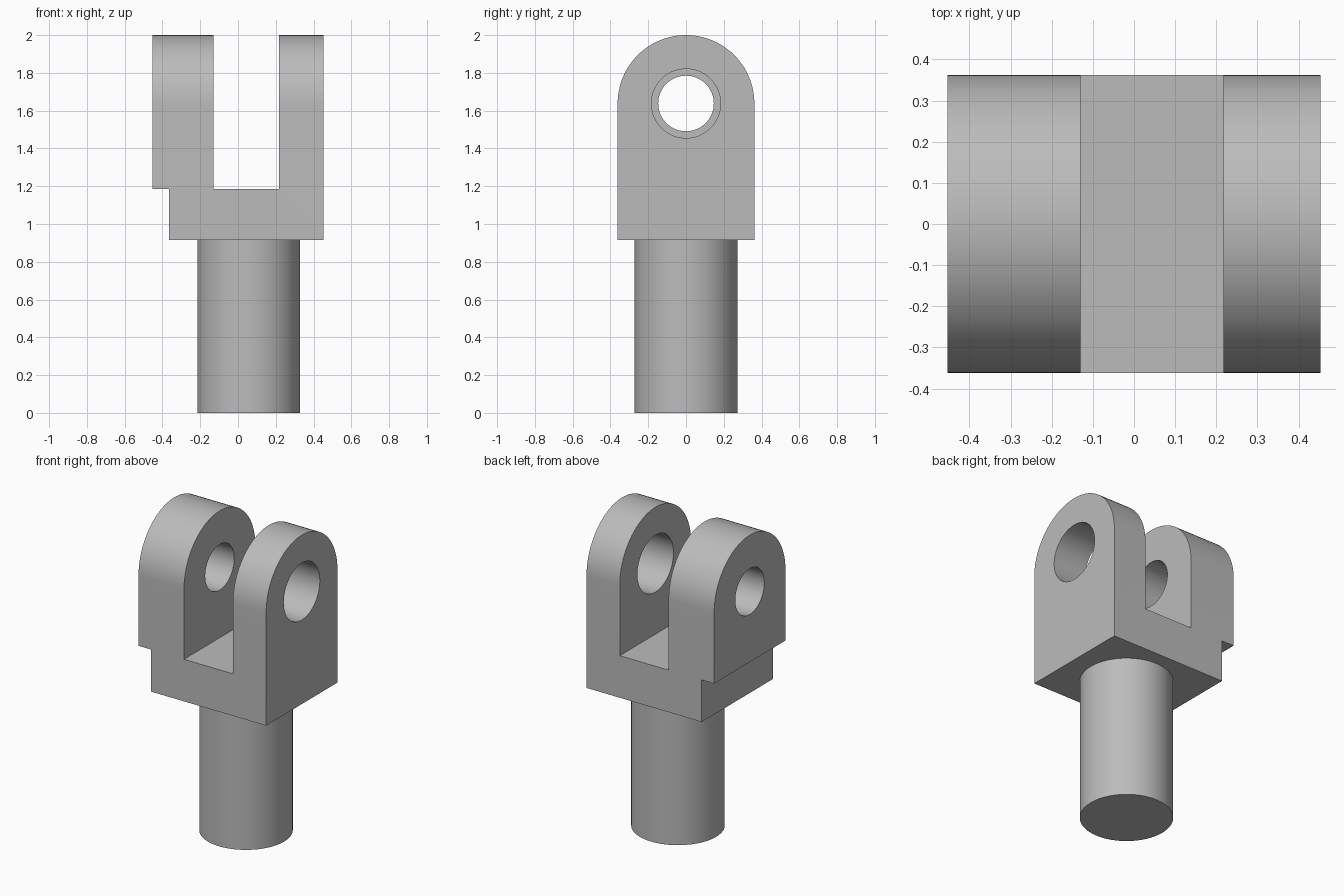
import bpy, bmesh, math
from mathutils import Matrix

cube = bpy.data.objects.get("Cube")
if cube:
    bpy.data.objects.remove(cube, do_unlink=True)

steel = bpy.data.materials.new("plain_grey")
steel.use_nodes = True
GREY = (0.5, 0.5, 0.5, 1)
steel.diffuse_color = GREY
steel.node_tree.nodes["Principled BSDF"].inputs["Base Color"].default_value = GREY

X0, X1 = -0.453, 0.453           # outer faces of the two arms
HALF, BOTTOM, FLOOR = 0.362, 0.915, 1.185
PIN_Z = 2.0 - HALF               # centre of the round ends and pin holes
SLOT0, SLOT1 = -0.13, 0.217
STEP_X = -0.365


def finish(bm, name):
    bmesh.ops.recalc_face_normals(bm, faces=bm.faces)
    mesh = bpy.data.meshes.new(name)
    bm.to_mesh(mesh)
    bm.free()
    mesh.materials.append(steel)
    obj = bpy.data.objects.new(name, mesh)
    bpy.context.collection.objects.link(obj)
    return obj


def box(name, x0, x1, y0, y1, z0, z1):
    bm = bmesh.new()
    place = Matrix.Translation(((x0 + x1) / 2, (y0 + y1) / 2, (z0 + z1) / 2))
    bmesh.ops.create_cube(bm, size=1, matrix=place @ Matrix.Diagonal((x1 - x0, y1 - y0, z1 - z0, 1)))
    return finish(bm, name)


def cylinder(name, radius, length, centre, along_x=False):
    bm = bmesh.new()
    turn = Matrix.Rotation(math.pi / 2, 4, "Y") if along_x else Matrix.Identity(4)
    bmesh.ops.create_cone(bm, cap_ends=True, segments=96, radius1=radius, radius2=radius,
                          depth=length, matrix=Matrix.Translation(centre) @ turn)
    return finish(bm, name)


def combine(target, other, operation):
    other.hide_render = True
    mod = target.modifiers.new(other.name, "BOOLEAN")
    mod.operation, mod.solver, mod.object = operation, "EXACT", other
    bpy.context.view_layer.objects.active = target
    bpy.ops.object.modifier_apply(modifier=mod.name)
    bpy.data.objects.remove(other, do_unlink=True)


# Fork blank: round-topped side profile extruded across the width
bm = bmesh.new()
arc = [math.pi * i / 48 for i in range(49)]
outline = [(-HALF, BOTTOM), (HALF, BOTTOM)]
outline += [(HALF * math.cos(a), PIN_Z + HALF * math.sin(a)) for a in arc]
face = bm.faces.new([bm.verts.new((X0, y, z)) for y, z in outline])
swept = bmesh.ops.extrude_face_region(bm, geom=[face])["geom"]
bmesh.ops.translate(bm, vec=(X1 - X0, 0, 0),
                    verts=[v for v in swept if isinstance(v, bmesh.types.BMVert)])
fork = finish(bm, "clevis_fork")

# Slot between the arms and the step under the thicker arm
combine(fork, box("slot_cutter", SLOT0, SLOT1, -1, 1, FLOOR, 3), "DIFFERENCE")
combine(fork, box("step_cutter", -1, STEP_X, -1, 1, 0, FLOOR), "DIFFERENCE")

# Pin holes: smaller in the thick arm, larger in the thin arm
for name, radius, x in (("small_hole_cutter", 0.147, X0), ("large_hole_cutter", 0.183, X1)):
    combine(fork, cylinder(name, radius, 0.8, (x, 0, PIN_Z), True), "DIFFERENCE")

# Shank centred under the base block, rooted inside it
top = BOTTOM + 0.1
shank = cylinder("shank", 0.272, top, ((STEP_X + X1) / 2 + 0.013, 0, top / 2))
combine(fork, shank, "UNION")

bpy.ops.object.select_all(action="DESELECT")
fork.select_set(True)
bpy.context.view_layer.objects.active = fork
bpy.ops.object.shade_smooth_by_angle(angle=math.radians(30))
